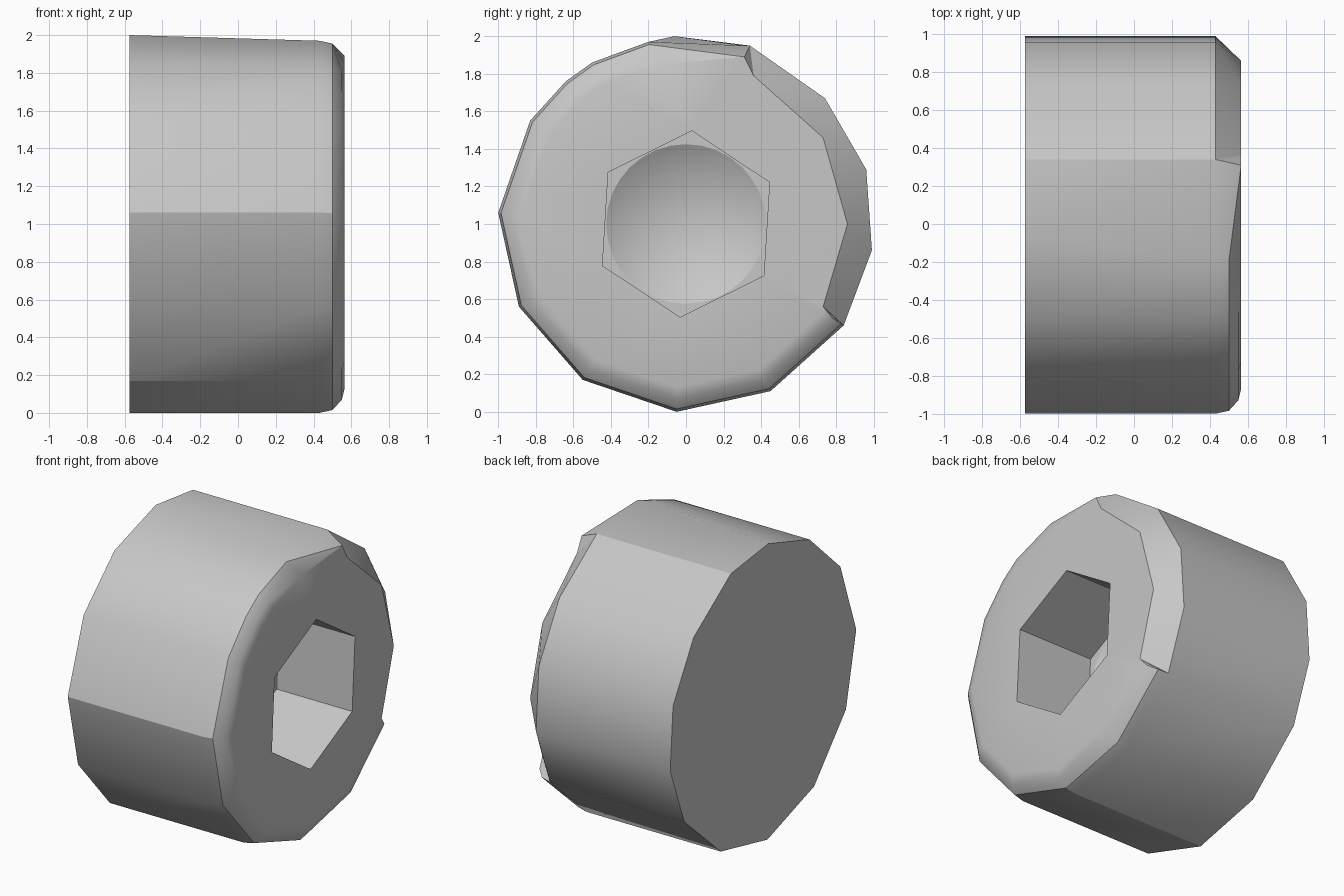
import bpy, bmesh, math

if "Cube" in bpy.data.objects:
    bpy.data.objects.remove(bpy.data.objects["Cube"], do_unlink=True)

# One grey metal
steel = bpy.data.materials.new("grey_steel")
steel.use_nodes = True
grey = (0.57, 0.57, 0.57, 1)
steel.diffuse_color = grey
steel.node_tree.nodes["Principled BSDF"].inputs["Base Color"].default_value = grey

BACK, FRONT, FLOOR, TIP = -0.575, 0.565, 0.0, -0.25
# Rounded rim: (x, radius factor)
RIM = [(0.43, 1.0), (0.5, 0.985), (0.55, 0.93), (FRONT, 0.87)]

# Clockwise outline (y, z): back corner, rim corner if moved,
# chipped corner on the front face, first rim ring replaced by the chip
OUTLINE = [
    ((-0.06, 2.0), (-0.2, 1.97), (-0.13, 1.85), 2),
    ((0.30, 1.955), (0.31, 1.95), (0.31, 1.89), 1),
    ((0.34, 1.95), None, (0.36, 1.79), 1),
    ((0.74, 1.67), None, (0.73, 1.46), 1),
    ((0.96, 1.29), None, (0.86, 1.0), 1),
    ((0.99, 0.86), None, (0.73, 0.56), 1),
    ((0.84, 0.46), None, None, 0),
    ((0.45, 0.11), None, None, 0),
    ((-0.05, 0.0), None, None, 0),
    ((-0.55, 0.17), None, None, 0),
    ((-0.89, 0.56), None, None, 0),
    ((-1.0, 1.06), None, None, 0),
    ((-0.83, 1.55), None, None, 0),
    ((-0.665, 1.705), (-0.64, 1.76), None, 0),
    ((-0.5, 1.86), None, None, 0),
]

bm = bmesh.new()


def add_face(*verts):
    unique = list(dict.fromkeys(verts))
    if len(unique) > 2:
        bm.faces.new(unique)


def ring(x, radius, count, turn=0.0):
    return [bm.verts.new((x, radius * math.cos(turn + math.tau * i / count),
                          1 + radius * math.sin(turn + math.tau * i / count)))
            for i in range(count)]


def loop_edges(loop):
    pairs = zip(loop, loop[1:] + loop[:1])
    return [bm.edges.get(p) or bm.edges.new(p) for p in pairs]


def fill_between(outer, inner):
    bmesh.ops.triangle_fill(bm, use_beauty=True, use_dissolve=False,
                            edges=loop_edges(outer) + loop_edges(inner))


# Body and rim columns
columns = []
for back, rim, chip, start in OUTLINE:
    y, z = rim or back
    column = [bm.verts.new((BACK, *back))]
    for x, f in RIM[:start] if chip else RIM:
        column.append(bm.verts.new((x, y * f, 1 + (z - 1) * f)))
    if chip:
        column += [bm.verts.new((FRONT, *chip))] * (len(RIM) - start)
    columns.append(column)

for a, b in zip(columns, columns[1:] + columns[:1]):
    add_face(a[0], b[0], b[1], a[1])
    for i in range(1, len(RIM)):
        add_face(a[i], b[i], a[i + 1])
        add_face(a[i + 1], b[i], b[i + 1])
bm.faces.new([c[0] for c in columns])

# Hexagonal socket with a drilled conical bottom
turn = math.radians(26.5)
mouth = ring(FRONT, 0.497, 6, turn)
base = ring(FLOOR, 0.497, 6, turn)
drill = ring(FLOOR, 0.425, 32)
tip = bm.verts.new((TIP, 0, 1))
for i in range(6):
    j = (i + 1) % 6
    add_face(mouth[i], mouth[j], base[j], base[i])
for i, v in enumerate(drill):
    add_face(v, drill[(i + 1) % len(drill)], tip)
fill_between([c[-1] for c in columns], mouth)
fill_between(base, drill)

bmesh.ops.recalc_face_normals(bm, faces=bm.faces[:])
mesh = bpy.data.meshes.new("socket_head")
bm.to_mesh(mesh)
bm.free()
mesh.materials.append(steel)
head = bpy.data.objects.new("socket_head", mesh)
bpy.context.collection.objects.link(head)

bpy.ops.object.select_all(action="DESELECT")
head.select_set(True)
bpy.context.view_layer.objects.active = head
bpy.ops.object.shade_smooth_by_angle(angle=math.radians(30))
